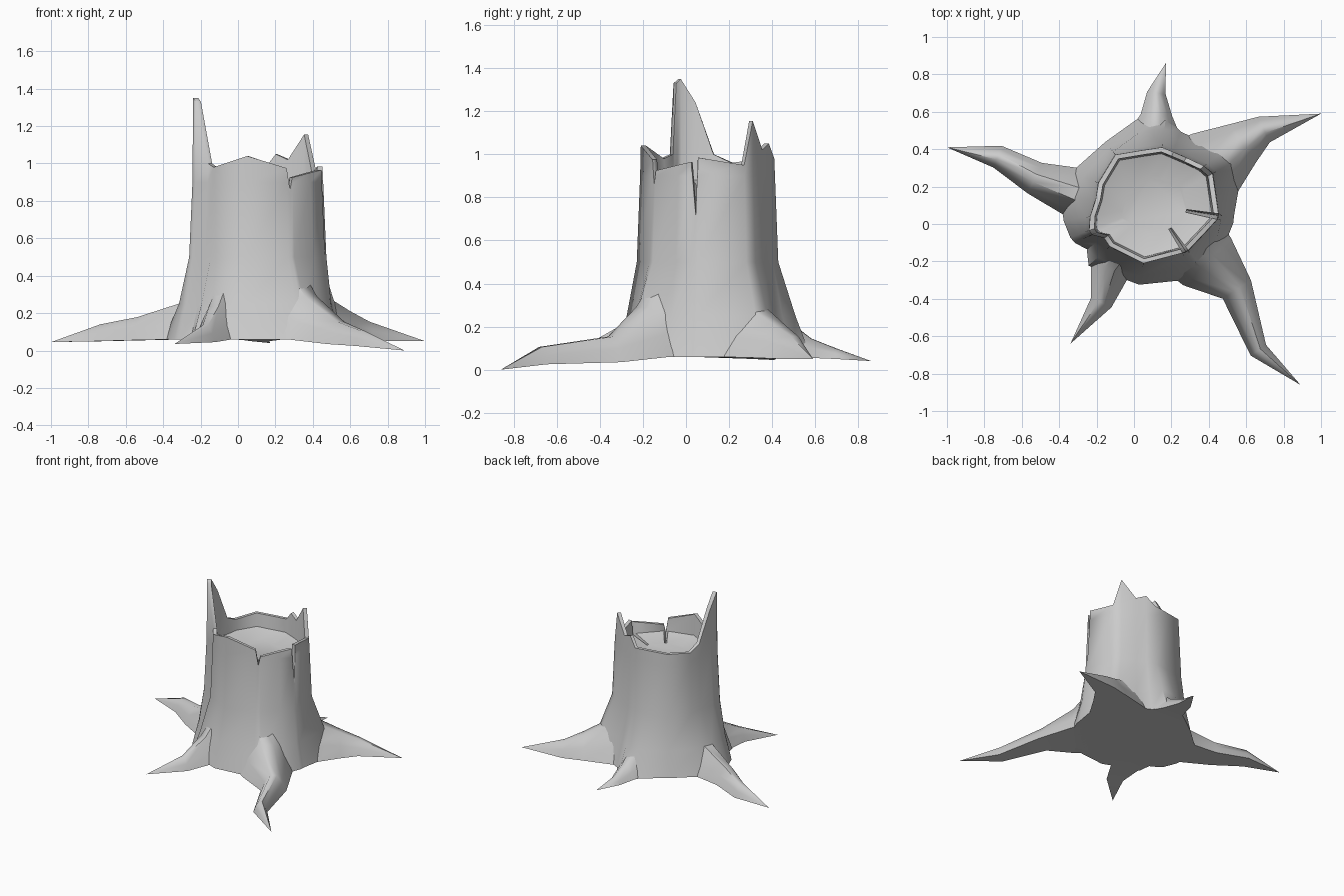
import bpy, bmesh, math
from mathutils import Vector

if "Cube" in bpy.data.objects:
    bpy.data.objects.remove(bpy.data.objects["Cube"])

C = Vector((0.11, 0.10))                # trunk axis
ROOT_ANGLES = [172, 237, 312, 34, 92]   # directions in which the trunk flares


def finish(name, bm, angle):
    bmesh.ops.recalc_face_normals(bm, faces=bm.faces[:])
    me = bpy.data.meshes.new(name)
    bm.to_mesh(me)
    bm.free()
    ob = bpy.data.objects.new(name, me)
    bpy.context.collection.objects.link(ob)
    bpy.ops.object.select_all(action='DESELECT')
    ob.select_set(True)
    bpy.context.view_layer.objects.active = ob
    bpy.ops.object.shade_smooth_by_angle(angle=math.radians(angle))
    return ob


def bridge(bm, a, b):
    n = len(a)
    for i in range(n):
        j = (i + 1) % n
        bm.faces.new((a[i], a[j], b[j], b[i]))


# Jagged rim of the trunk, counter-clockwise from the front, with splinters and cracks
RIM = [(0.05, -0.21, 1.04), (0.26, -0.155, 0.975), (0.278, -0.148, 0.86),
       (0.29, -0.14, 0.925), (0.385, -0.04, 0.95), (0.445, 0.025, 0.965),
       (0.45, 0.045, 0.72), (0.452, 0.055, 0.985), (0.42, 0.27, 0.95),
       (0.375, 0.31, 1.155), (0.28, 0.355, 1.02), (0.21, 0.385, 1.05),
       (0.15, 0.41, 0.98), (0.05, 0.395, 0.98), (-0.10, 0.37, 0.98),
       (-0.19, 0.22, 0.96), (-0.205, 0.13, 1.0), (-0.235, 0.04, 1.24),
       (-0.24, -0.035, 1.35), (-0.225, -0.058, 1.33), (-0.16, -0.075, 1.0),
       (-0.13, -0.12, 0.98)]


def trunk():
    bm = bmesh.new()

    def ring(scale, z=None, flare=0.0):
        vs = []
        for x, y, h in RIM:
            d = Vector((x, y)) - C
            a = math.degrees(math.atan2(d.y, d.x))
            near = min(abs((a - r + 180) % 360 - 180) for r in ROOT_ANGLES)
            p = C + d * scale + d.normalized() * flare * math.exp(-(near / 22) ** 2)
            vs.append(bm.verts.new((p.x, p.y, h if z is None else min(z, h - 0.03))))
        return vs
    # flared base, outer wall, rim, then the shallow hollow
    rings = [ring(1.23, 0.06, 0.12), ring(1.13, 0.25, 0.07), ring(1.06, 0.5),
             ring(1.01, 0.9), ring(1.0), ring(0.92), ring(0.89, 0.88),
             ring(0.5, 0.84)]
    for a, b in zip(rings, rings[1:]):
        bridge(bm, a, b)
    bm.faces.new(rings[0])
    bm.faces.new(rings[-1])
    return finish("trunk", bm, 50)


# Arched root cross-sections: side fraction, height fraction
ARCH = [(-1, 0), (-0.7, 0.5), (-0.25, 0.95), (0.25, 0.95), (0.7, 0.5), (1, 0)]
RIDGE = [(-1, 0), (-0.7, 0.4), (-0.25, 0.92), (0.25, 0.92), (0.7, 0.4), (1, 0)]


def root(name, stations, tip):
    # stations: x, y, half width, bottom z, top z
    d = (Vector(stations[0][:2]) - C).normalized()
    start = C + d * 0.29
    st = [(start.x, start.y, stations[0][2] * 1.1, 0.06, 0.46)] + stations
    pts = [Vector(s[:2]) for s in st] + [Vector(tip[:2])]
    bm = bmesh.new()
    rings = []
    for i, (x, y, w, zb, zt) in enumerate(st):
        t = (pts[i + 1] - pts[i]).normalized()
        if i:
            t = (t + (pts[i] - pts[i - 1]).normalized()).normalized()
        rings.append([bm.verts.new((x - t.y * s * w, y + t.x * s * w,
                                    zb + f * (zt - zb)))
                      for s, f in (ARCH if i > 1 else RIDGE)])
    for a, b in zip(rings, rings[1:]):
        bridge(bm, a, b)
    end = bm.verts.new(tip)
    last = rings[-1]
    for i in range(len(last)):
        bm.faces.new((last[i], last[(i + 1) % len(last)], end))
    return finish(name, bm, 55)


trunk()
root("left_root", [(-0.30, 0.16, 0.14, 0.06, 0.27), (-0.53, 0.245, 0.09, 0.055, 0.185),
                   (-0.73, 0.36, 0.062, 0.05, 0.145)], (-1.0, 0.41, 0.045))
root("front_left_root", [(-0.13, -0.24, 0.11, 0.06, 0.25),
                         (-0.175, -0.42, 0.06, 0.045, 0.14)], (-0.34, -0.64, 0.035))
root("front_right_root", [(0.39, -0.20, 0.18, 0.06, 0.31), (0.55, -0.35, 0.09, 0.035, 0.16),
                          (0.665, -0.675, 0.05, 0.025, 0.11)], (0.89, -0.86, 0.0))
root("back_right_root", [(0.43, 0.32, 0.20, 0.06, 0.32), (0.58, 0.43, 0.125, 0.055, 0.22),
                         (0.695, 0.505, 0.075, 0.05, 0.16)], (1.0, 0.59, 0.05))
root("back_root", [(0.11, 0.50, 0.13, 0.06, 0.22), (0.12, 0.58, 0.085, 0.055, 0.15),
                   (0.12, 0.70, 0.05, 0.05, 0.10)], (0.17, 0.86, 0.04))
